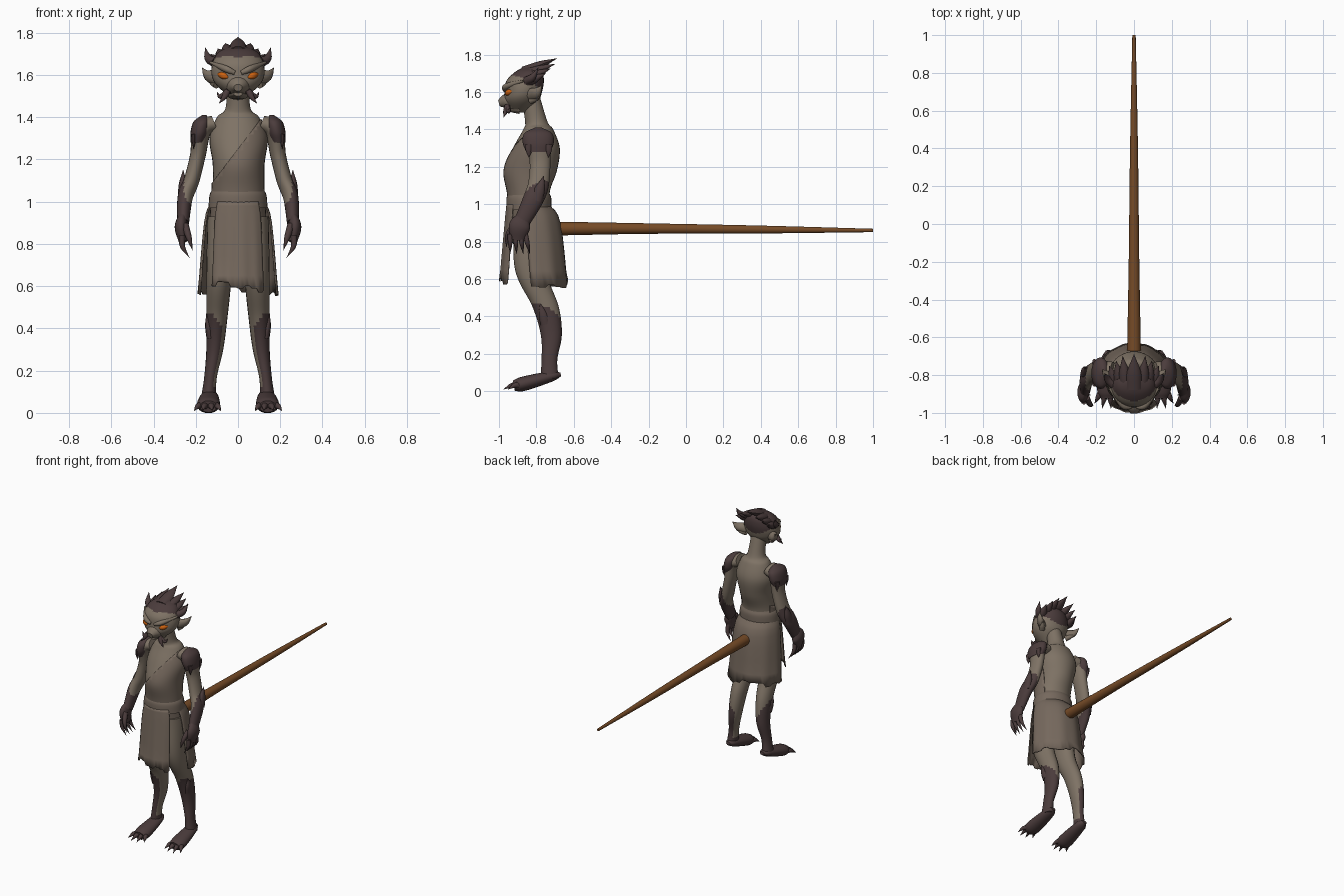
import bpy, bmesh, random
from math import sin, cos, pi, radians
from mathutils import Vector

random.seed(4)
cube = bpy.data.objects.get("Cube")
if cube:
    bpy.data.objects.remove(cube)


def material(name, *rgb):
    mat = bpy.data.materials.new(name)
    mat.use_nodes = True
    mat.diffuse_color = (*rgb, 1)
    shader = mat.node_tree.nodes["Principled BSDF"]
    shader.inputs["Base Color"].default_value = (*rgb, 1)
    shader.inputs["Roughness"].default_value = 0.8
    return mat


SKIN = material("taupe skin", 0.21, 0.17, 0.13)
CLOTH = material("worn cloth", 0.18, 0.14, 0.11)
DARK = material("dark hide", 0.07, 0.045, 0.045)
WOOD = material("brown wood", 0.18, 0.07, 0.02)
ORANGE = material("orange eye", 0.6, 0.12, 0.005)


def finish(name, bm, mat, mirror=False, thickness=0, dark_where=None):
    """Turn a bmesh into a smooth object; dark_where picks dark faces."""
    bmesh.ops.recalc_face_normals(bm, faces=bm.faces)
    bm.normal_update()
    for face in bm.faces:
        face.smooth = True
        if dark_where and dark_where(face.calc_center_median(), face.normal):
            face.material_index = 1
    mesh = bpy.data.meshes.new(name)
    bm.to_mesh(mesh)
    bm.free()
    mesh.materials.append(mat)
    if dark_where:
        mesh.materials.append(DARK)
    mesh.set_sharp_from_angle(angle=radians(50))
    obj = bpy.data.objects.new(name, mesh)
    bpy.context.collection.objects.link(obj)
    if thickness:
        obj.modifiers.new("thickness", "SOLIDIFY").thickness = thickness
    if mirror:
        obj.modifiers.new("mirror", "MIRROR").use_mirror_merge = False


def spline(points, steps):
    """Smooth curve through points of any dimension."""
    pts = [Vector(p) for p in points]
    pts = [pts[0] * 2 - pts[1]] + pts + [pts[-1] * 2 - pts[-2]]
    path = []
    for a, b, c, d in zip(pts, pts[1:], pts[2:], pts[3:]):
        for i in range(steps):
            t = i / steps
            path.append((b * 2 + (c - a) * t + (a * 2 - b * 5 + c * 4 - d) * t * t
                         + (b * 3 - a - c * 3 + d) * t * t * t) / 2)
    return path + [pts[-2]]


def bridge(bm, rows, closed):
    """Join neighbouring rows of vertices with quads."""
    for low, high in zip(rows, rows[1:]):
        for k in range(len(low) if closed else len(low) - 1):
            n = (k + 1) % len(low)
            bm.faces.new((low[k], low[n], high[n], high[k]))


def loft(name, rings, mat, level=False, sides=20, steps=6, cuts=(), capped=True, **options):
    """Skin ellipses (x, y, z, width, depth); level keeps every ring flat."""
    path = spline(rings, steps)
    bm = bmesh.new()
    rows = []
    along = (path[-1].xyz - path[0].xyz).normalized()
    ref = Vector((0, 1, 0)) if abs(along.x) > 0.8 else Vector((1, 0, 0))
    for i, ring in enumerate(path):
        after, before = path[min(i + 1, len(path) - 1)], path[max(i - 1, 0)]
        t = Vector((0, 0, 1)) if level else (after.xyz - before.xyz).normalized()
        u = (ref - t * ref.dot(t)).normalized()
        v = t.cross(u)
        width, depth = max(ring[3], 0.001), max(ring[4], 0.001)
        turns = [2 * pi * k / sides for k in range(sides)]
        rows.append([bm.verts.new(ring.xyz + u * width * cos(a) + v * depth * sin(a))
                     for a in turns])
    bridge(bm, rows, True)
    if capped:
        bm.faces.new(rows[0])
        bm.faces.new(rows[-1])
    for point, normal in cuts:
        bmesh.ops.bisect_plane(bm, geom=bm.verts[:] + bm.edges[:] + bm.faces[:],
                               plane_co=point, plane_no=normal, clear_outer=True)
    finish(name, bm, mat, **options)


def column(name, rings, mat, grow=0, **options):
    """Upright central part from rings (z, y, width, depth)."""
    rings = [(0, y, z, w + grow, d + grow) for z, y, w, d in rings]
    loft(name, rings, mat, level=True, sides=32, **options)


def limb(name, points, mat, depth=1, **options):
    """Tube through (x, y, z, width) with a fixed depth to width ratio."""
    loft(name, [(x, y, z, w, w * depth) for x, y, z, w in points], mat, **options)


def spike(name, base, tip, width, mat=DARK, bend=(0, 0, 0), depth=1, mirror=True):
    """Pointed part that bows sideways by bend."""
    base, tip = Vector(base), Vector(tip)
    middle = (base + tip) / 2 + Vector(bend)
    points = [(*base, width), (*middle, width * 0.8), (*tip, 0)]
    limb(name, points, mat, depth, sides=10, steps=4, mirror=mirror)


def panel(name, start, end, rows, columns, ragged):
    """Curved cloth sheet with a torn hem from rows (z, y, width, depth)."""
    bm = bmesh.new()
    path = spline(rows, 4)
    strips = [random.uniform(0, ragged) for k in range(columns + 1)]
    grid = []
    for i, (z, y, width, depth) in enumerate(path):
        row = []
        for k in range(columns + 1):
            a = radians(start + (end - start) * k / columns)
            fold = 1 + 0.015 * sin(k) * i / len(path)
            tear = strips[k // 3] if i == len(path) - 1 else 0
            row.append(bm.verts.new((width * fold * cos(a), y + depth * fold * sin(a), z + tear)))
        grid.append(row)
    bridge(bm, grid, False)
    finish(name, bm, CLOTH, thickness=0.006)


# Torso and neck
TORSO = [(.74, -.82, .05, .06), (.8, -.82, .12, .11), (.9, -.82, .13, .12),
         (1.05, -.84, .12, .11), (1.18, -.83, .12, .14), (1.3, -.8, .135, .125),
         (1.4, -.79, .1, .08), (1.44, -.8, .06, .06), (1.57, -.83, .05, .05)]
column("torso", TORSO, SKIN)

# Diagonal chest wrap, trimmed from a shell around the torso
column("chest_wrap", TORSO[2:8], CLOTH, grow=.006, capped=False, thickness=.005,
       cuts=[((0, -.79, 1), (0, 1, 0)), ((0, -.8, 1.25), (-1.3, 0, 1))])

# Belt and skirt
column("belt", [(1.06, -.84, .12, .11), (1.03, -.84, .135, .12), (.97, -.84, .14, .12)], CLOTH)
panel("back_skirt", -14, 194, [(1, -.84, .13, .11), (.9, -.82, .16, .15), (.55, -.79, .19, .16)],
      36, .05)
panel("front_apron", 226, 314, [(1, -.84, .14, .12), (.9, -.84, .16, .13), (.56, -.85, .18, .15)],
      24, .07)

# Legs with dark shins
limb("leg", [(.08, -.83, .93, .065), (.09, -.83, .65, .06), (.1, -.75, .45, .05),
             (.11, -.72, .3, .04), (.13, -.73, .17, .03), (.14, -.73, .07, .035)],
     SKIN, 1.4, level=True, mirror=True, steps=9,
     dark_where=lambda c, n: c.z < .4 + .05 * (n.x - n.y) and (n.x > -.75 or c.z < .12))
spike("shin_guard_point", (.13, -.75, .36), (.15, -.78, .47), .02, depth=1.5)

# Feet with a fan of clawed toes
limb("foot", [(.135, -.67, .09, .015), (.135, -.72, .08, .04), (.14, -.87, .04, .055),
              (.14, -.92, .03, .04)], DARK, .7, mirror=True)
for i in range(4):
    a = radians(30 * i - 45)
    spike("toe", (.14 + .04 * sin(a), -.88, .03), (.145 + .09 * sin(a), -.88 - .1 * cos(a), .01),
          .018, bend=(0, 0, .012))

# Arms with dark forearms
limb("arm", [(.11, -.79, 1.37, .04), (.17, -.79, 1.34, .045), (.19, -.78, 1.22, .037),
             (.22, -.79, 1.1, .037), (.25, -.82, 1.02, .036), (.26, -.88, .9, .028)],
     SKIN, 1.5, mirror=True, steps=9,
     dark_where=lambda c, n: c.z < 1.06 + .06 * n.x + .03 * n.y)
spike("forearm_guard_point", (.26, -.8, 1.02), (.26, -.76, 1.15), .025, depth=1.4)

# Hands with clawed fingers
limb("hand", [(.26, -.87, .93, .02), (.27, -.89, .88, .03), (.26, -.9, .81, .02)],
     DARK, 1.9, mirror=True)
for i in range(4):
    spike("finger", (.265, -.94 + .027 * i, .84), (.23, -.94 + .035 * i, .735), .015,
          bend=(.015, 0, 0))
spike("thumb", (.25, -.92, .89), (.215, -.96, .77), .017, bend=(0, -.015, 0))

# Feathered shoulder pads
limb("shoulder_pad", [(.16, -.79, 1.41, .01), (.17, -.79, 1.38, .04), (.18, -.79, 1.33, .045),
                      (.19, -.79, 1.28, .035)], DARK, 1.85, level=True, mirror=True)
for i in range(4):
    y = -.84 + .035 * i
    spike("shoulder_feather", (.21, y, 1.32), (.21, y, 1.25), .012, depth=1.8)

# Head with dark scalp, muzzle and jaw
column("head", [(1.49, -.89, .03, .04), (1.55, -.88, .1, .09), (1.6, -.87, .125, .1),
                (1.66, -.86, .12, .1), (1.71, -.84, .09, .07), (1.74, -.83, .02, .02)], SKIN,
       steps=9, dark_where=lambda c, n: c.z > 1.64 - .5 * (c.y + .85) + .2 * abs(c.x))
limb("muzzle", [(0, -.9, 1.55, .07), (0, -.96, 1.55, .05), (0, -1, 1.54, .02)], SKIN, .85)
limb("jaw", [(0, -.89, 1.51, .055), (0, -.97, 1.51, .02)], SKIN, .5)

# Eyes under heavy brows
limb("brow", [(.015, -.97, 1.61, .01), (.06, -.96, 1.63, .016), (.13, -.87, 1.66, .006)],
     SKIN, mirror=True)
limb("eye", [(.035, -.96, 1.585, 0), (.07, -.95, 1.597, .016), (.105, -.91, 1.61, 0)],
     ORANGE, mirror=True)

# Crest of swept-back spikes
spike("crest_middle", (0, -.87, 1.71), (0, -.69, 1.78), .045, depth=.6, mirror=False)
for i in range(3):
    x, z = .06 + .035 * i, 1.75 - .025 * i
    spike("crest_spike", (x * .7, -.86, z - .055), (x, -.7 - .025 * i, z), .034, depth=.8)
spike("temple_horn", (.11, -.85, 1.66), (.155, -.79, 1.73), .024, bend=(.008, 0, -.015))

# Ears and cheek whiskers
spike("ear", (.1, -.83, 1.585), (.17, -.77, 1.635), .026, SKIN, bend=(.008, 0, -.012), depth=1.4)
spike("lower_ear", (.1, -.83, 1.555), (.14, -.78, 1.575), .02, SKIN)
spike("cheek_whisker", (.045, -.955, 1.525), (.1, -.94, 1.52), .015, bend=(.01, 0, -.025))
spike("chin_whisker", (.05, -.955, 1.525), (.09, -.975, 1.465), .016, bend=(-.005, 0, 0))

# Long wooden pole held out behind
limb("pole", [(0, -.7, .87, .037), (0, -.2, .87, .028), (0, .4, .865, .021), (0, 1, .86, .009)],
     WOOD)
